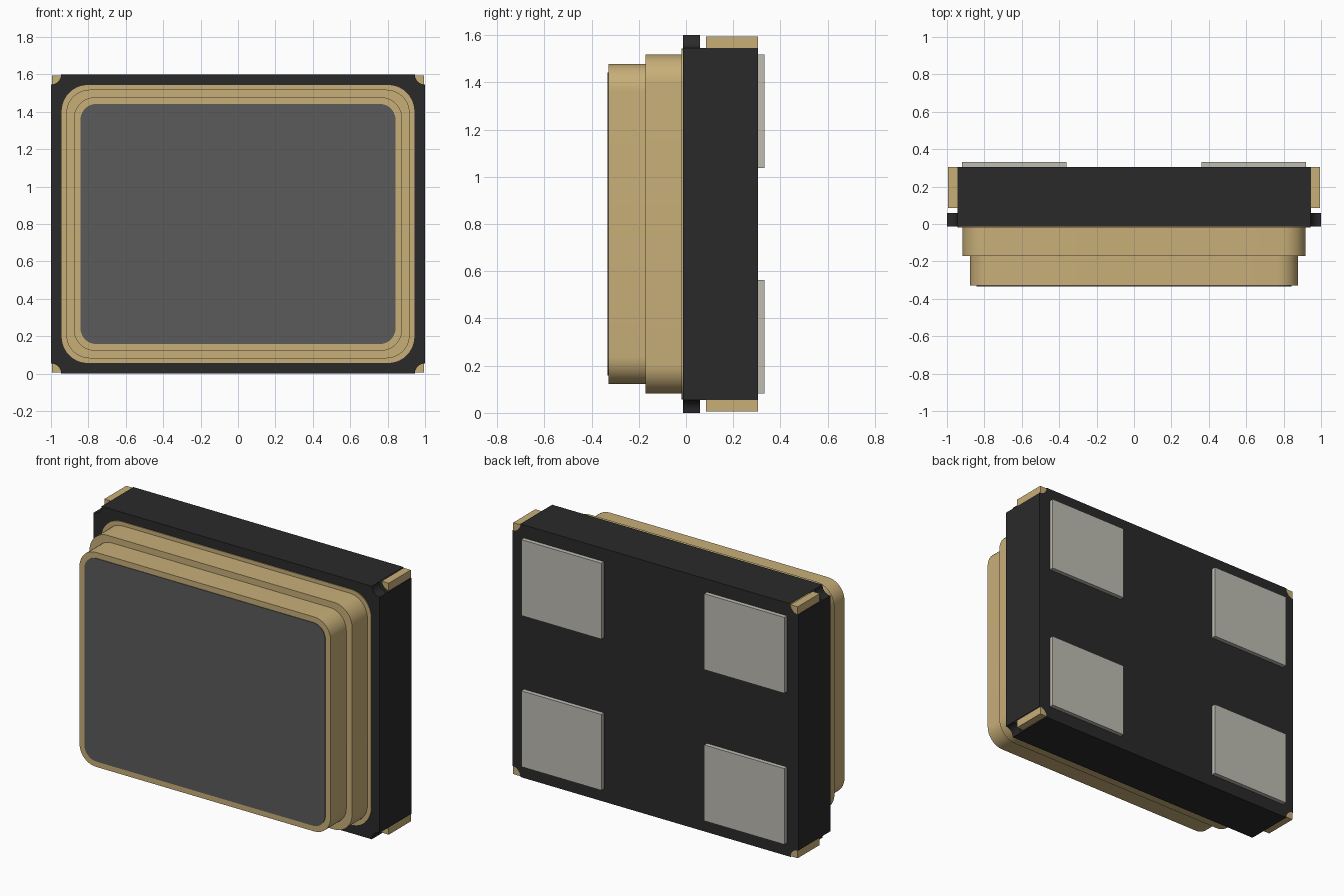
import bpy, bmesh, math

if "Cube" in bpy.data.objects:
    bpy.data.objects.remove(bpy.data.objects["Cube"])

CZ = 0.8  # height of the centre


def material(name, srgb):
    m = bpy.data.materials.new(name)
    m.diffuse_color = [c ** 2.2 for c in srgb] + [1.0]
    m.use_nodes = True
    m.node_tree.nodes["Principled BSDF"].inputs["Base Color"].default_value = m.diffuse_color
    return m


DARK = material("dark ceramic", (0.18, 0.18, 0.18))
GOLD = material("gold plating", (0.78, 0.68, 0.47))
GREY = material("grey lid", (0.36, 0.36, 0.36))
SILVER = material("silver pads", (0.74, 0.73, 0.69))


def extrude(name, outline, ys, mat, skip=None):
    """Loft an x-z outline through the given y values; skip(i, band) leaves side faces open."""
    bm = bmesh.new()
    rings = [[bm.verts.new((x, y, z)) for x, z in outline] for y in ys]
    n = len(outline)
    bm.faces.new(rings[0])
    bm.faces.new(rings[-1][::-1])
    for b in range(len(ys) - 1):
        for i in range(n):
            if skip and skip(i, b):
                continue
            j = (i + 1) % n
            bm.faces.new((rings[b][j], rings[b][i], rings[b + 1][i], rings[b + 1][j]))
    bmesh.ops.recalc_face_normals(bm, faces=bm.faces)
    me = bpy.data.meshes.new(name)
    bm.to_mesh(me)
    bm.free()
    me.materials.append(mat)
    ob = bpy.data.objects.new(name, me)
    bpy.context.collection.objects.link(ob)
    bpy.ops.object.select_all(action='DESELECT')
    ob.select_set(True)
    bpy.context.view_layer.objects.active = ob
    bpy.ops.object.shade_smooth_by_angle(angle=math.radians(35))
    return ob


def corner_outline(hx, hz, r, steps=10, notch=False):
    """Rectangle with rounded corners, or with concave quarter-round notches."""
    pts = []
    for q, (sx, sz) in enumerate(((1, 1), (-1, 1), (-1, -1), (1, -1))):
        for k in range(steps + 1):
            if notch:
                a = math.radians(270 + 90 * q - 90 * k / steps)
                cx, cz = sx * hx, CZ + sz * hz
            else:
                a = math.radians(90 * q + 90 * k / steps)
                cx, cz = sx * (hx - r), CZ + sz * (hz - r)
            pts.append((cx + r * math.cos(a), cz + r * math.sin(a)))
    return pts


# Ceramic body: corner notches are walled at the front, open behind the gold contacts
S = 8
extrude("body", corner_outline(1.0, 0.8, 0.055, S, notch=True), (-0.013, 0.06, 0.305), DARK,
        skip=lambda i, b: b == 1 and i % (S + 1) != S)

# Stepped gold cap with its thin base ring
extrude("base_ring", corner_outline(0.943, 0.743, 0.14), (-0.018, -0.013), GOLD)
extrude("lower_step", corner_outline(0.918, 0.718, 0.125), (-0.172, -0.018), GOLD)
extrude("upper_step", corner_outline(0.878, 0.678, 0.115), (-0.329, -0.172), GOLD)
extrude("lid_panel", corner_outline(0.842, 0.642, 0.085), (-0.333, -0.329), GREY)

# Gold contacts filling the four corner notches, and solder pads on the back
for sx, side in ((-1, "left"), (1, "right")):
    for sz, level in ((-1, "lower"), (1, "upper")):
        wedge = [(0.995, 0.795)]
        for k in range(S + 1):
            a = math.radians(180 + 90 * k / S)
            wedge.append((1.0 + 0.055 * math.cos(a), 0.8 + 0.055 * math.sin(a)))
        wedge[1] = (wedge[1][0], 0.795)
        wedge[-1] = (0.995, wedge[-1][1])
        extrude(f"corner_contact_{level}_{side}",
                [(sx * x, CZ + sz * z) for x, z in wedge], (0.085, 0.305), GOLD)
        pad = [(0.36, 0.238), (0.92, 0.238), (0.92, 0.718), (0.36, 0.718)]
        extrude(f"solder_pad_{level}_{side}",
                [(sx * x, CZ + sz * z) for x, z in pad], (0.305, 0.332), SILVER)
